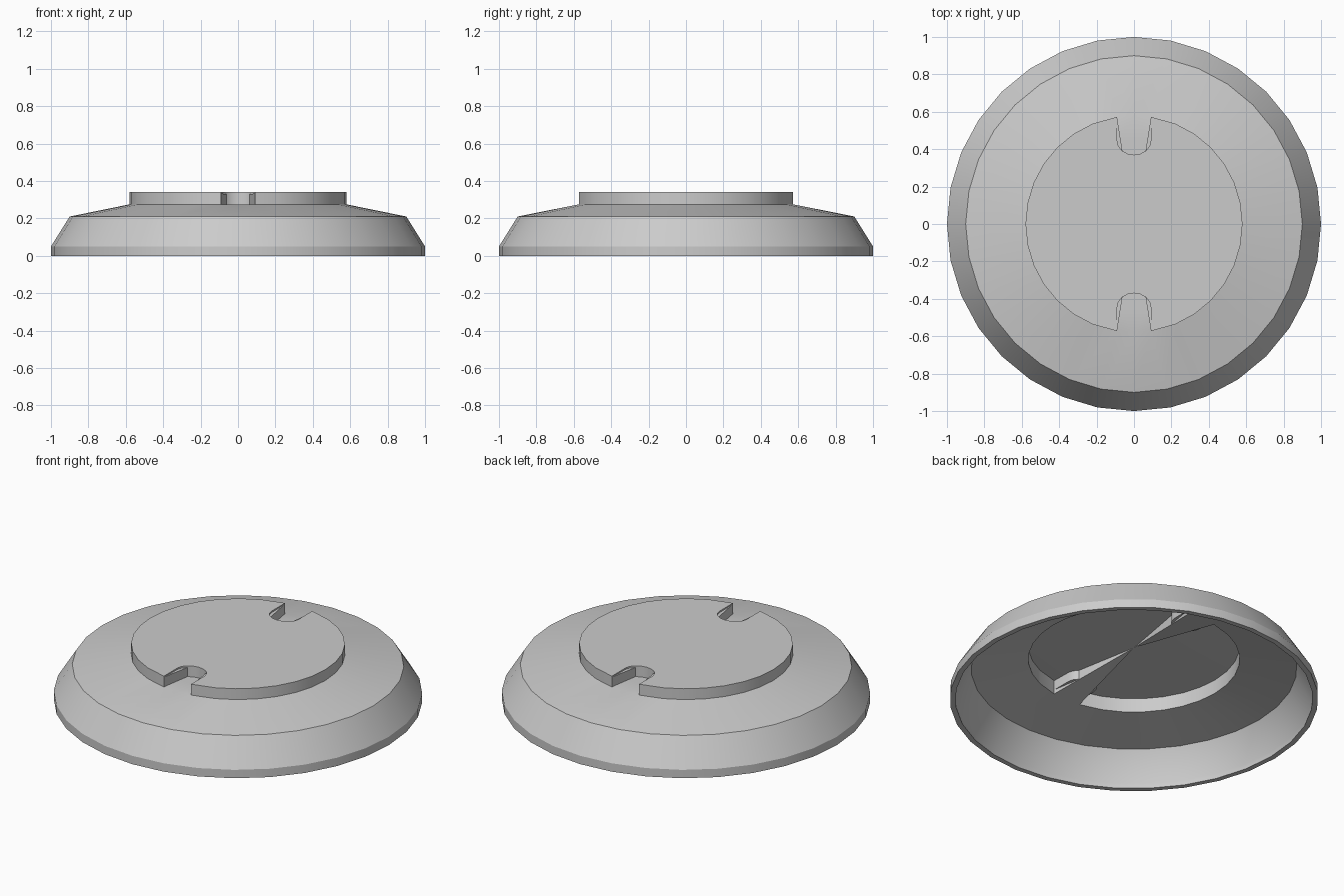
import bpy, bmesh, math

if "Cube" in bpy.data.objects:
    bpy.data.objects.remove(bpy.data.objects["Cube"], do_unlink=True)

SIDES = 32
SLOT = 0.09                         # half width of each slot
MIDS = (SIDES // 4, 3 * SIDES // 4)  # ring points at the middle of each slot mouth

grey = bpy.data.materials.new("plain grey")
grey.use_nodes = True
grey.diffuse_color = (0.6, 0.6, 0.6, 1)
grey.node_tree.nodes["Principled BSDF"].inputs["Base Color"].default_value = (0.6, 0.6, 0.6, 1)

bm = bmesh.new()


def ring(radius, z, mouths=False):
    """Ring of points; with mouths, the points beside each middle sit on the slot sides."""
    verts = []
    for i in range(SIDES):
        a = math.tau * i / SIDES
        x, y = radius * math.cos(a), radius * math.sin(a)
        if mouths and any(abs(i - m) <= 1 for m in MIDS):
            x = 0 if i in MIDS else math.copysign(SLOT, x)
            y = math.copysign(math.sqrt(radius ** 2 - SLOT ** 2), y)
        verts.append(bm.verts.new((x, y, z)))
    return verts


def bridge(a, b, skip=()):
    for i in range(len(a)):
        j = (i + 1) % len(a)
        if i not in skip:
            bm.faces.new((a[i], a[j], b[j], b[i]))


def slot_arc(side, z):
    """Rounded inner end of a slot, in ring order."""
    steps = 8
    return [bm.verts.new((side * SLOT * math.cos(math.pi * k / steps),
                          side * (0.445 - 0.075 * math.sin(math.pi * k / steps)), z))
            for k in range(steps + 1)]


# Outer skirt and sloping shoulder
outer = [ring(1, 0), ring(1, 0.05), ring(0.9, 0.21), ring(0.58, 0.275, True)]
for low, high in zip(outer, outer[1:]):
    bridge(low, high)

# Raised disc with two slots
base, cap = [], []
for i, v in enumerate(outer[-1]):
    if i in MIDS:
        side = 1 if i == MIDS[0] else -1
        floor_arc = slot_arc(side, 0.275)
        base += floor_arc
        cap += slot_arc(side, 0.34)
        bm.faces.new([outer[-1][i - 1], v, outer[-1][i + 1]] + floor_arc[::-1])
    else:
        base.append(v)
        cap.append(bm.verts.new((v.co.x, v.co.y, 0.34)))
bridge(base, cap)
bm.faces.new(cap)

# Hollow underside
inner = [outer[0], ring(0.97, 0), ring(0.97, 0.03), ring(0.885, 0.197), ring(0.574, 0.25, True)]
for low, high in zip(inner, inner[1:]):
    bridge(low, high)
roof = ring(0.574, 0.333, True)
low = inner[-1]
bridge(low, roof, skip=[k for m in MIDS for k in (m - 1, m)])

# Underside of the disc, dipping below each slot
edge = []
for i in range(SIDES):
    if i + 1 in MIDS:
        edge += [roof[i], low[i]]
    elif i in MIDS:
        edge.append(low[i])
    elif i - 1 in MIDS:
        edge += [low[i], roof[i]]
    else:
        edge.append(roof[i])
for m in MIDS:
    bm.verts.remove(roof[m])
centre = bm.verts.new((0, 0, 0.322))
for i, v in enumerate(edge):
    bm.faces.new((v, edge[(i + 1) % len(edge)], centre))

bmesh.ops.recalc_face_normals(bm, faces=bm.faces)
mesh = bpy.data.meshes.new("slotted_cap")
bm.to_mesh(mesh)
bm.free()
mesh.materials.append(grey)
cap_object = bpy.data.objects.new("slotted_cap", mesh)
bpy.context.collection.objects.link(cap_object)

# Smooth sides with crisp edges
for o in bpy.context.selected_objects:
    o.select_set(False)
bpy.context.view_layer.objects.active = cap_object
cap_object.select_set(True)
bpy.ops.object.shade_smooth_by_angle(angle=math.radians(30))
